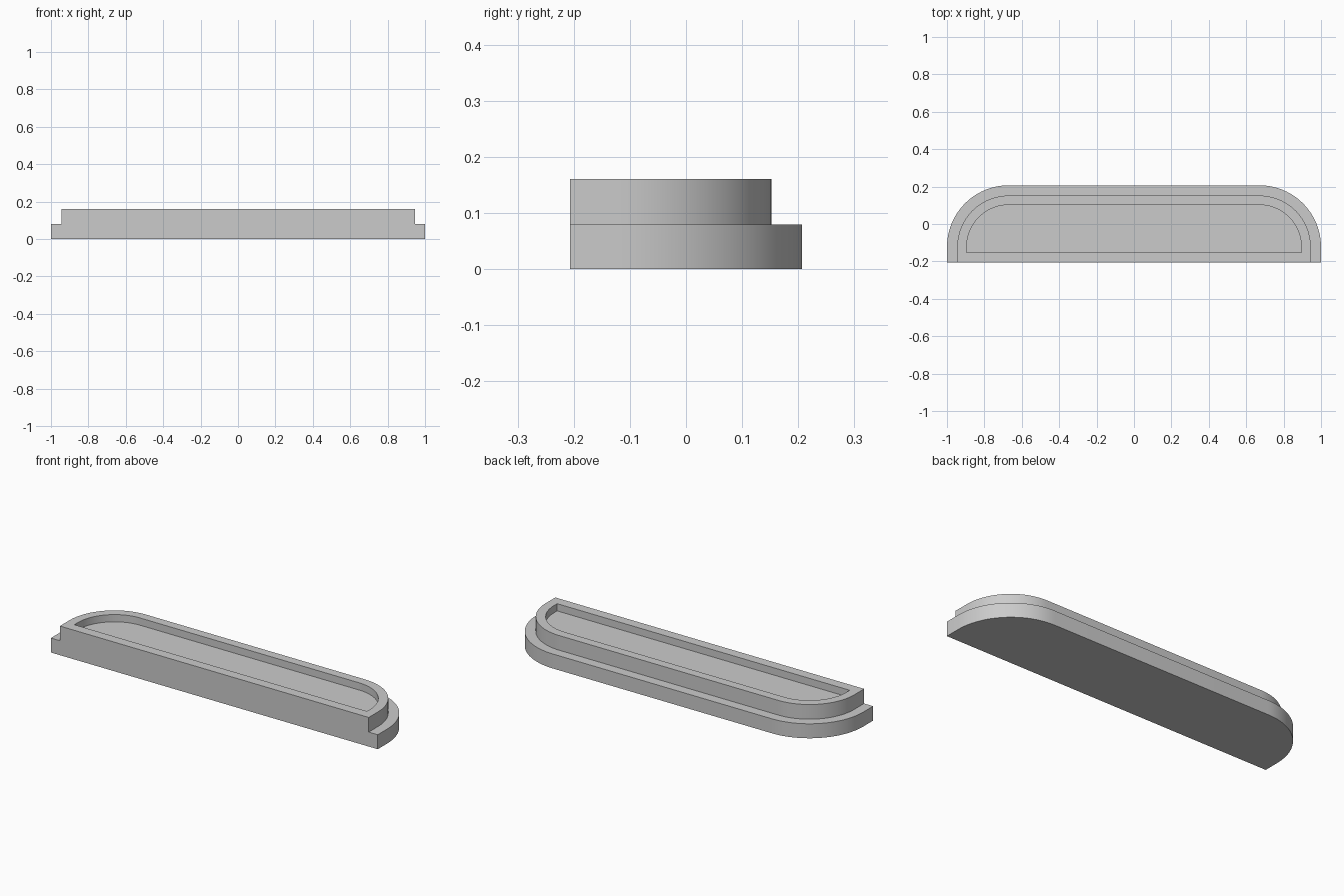
import bpy, bmesh, math

cube = bpy.data.objects.get("Cube")
if cube:
    bpy.data.objects.remove(cube, do_unlink=True)

# Shared layout: every outline is concentric around the same two corner centres
CX, CY = 0.67, -0.123
FRONT = -0.207
LEDGE_Z, TOP_Z, FLOOR_Z = 0.08, 0.161, 0.121
SEGMENTS = 24

grey = bpy.data.materials.new("plain grey")
grey.use_nodes = True
colour = (0.6, 0.6, 0.6, 1)
grey.diffuse_color = colour
grey.node_tree.nodes["Principled BSDF"].inputs["Base Color"].default_value = colour


def outline(bm, radius, front, z):
    """Flat front edge with two rounded back corners, counter-clockwise from front right."""
    pts = [(CX + radius, front)]
    for side, start in ((1, 0), (-1, math.pi / 2)):
        for i in range(SEGMENTS + 1):
            a = start + math.pi / 2 * i / SEGMENTS
            pts.append((side * CX + radius * math.cos(a), CY + radius * math.sin(a)))
    pts.append((-CX - radius, front))
    return [bm.verts.new((x, y, z)) for x, y in pts]


def bridge(bm, low, high, closed):
    n = len(low)
    for i in range(n if closed else n - 1):
        j = (i + 1) % n
        bm.faces.new((low[i], low[j], high[j], high[i]))


bm = bmesh.new()
base_low = outline(bm, 0.33, FRONT, 0)
base_high = outline(bm, 0.33, FRONT, LEDGE_Z)
step_low = outline(bm, 0.275, FRONT, LEDGE_Z)
step_high = outline(bm, 0.275, FRONT, TOP_Z)
rim = outline(bm, 0.225, -0.152, TOP_Z)
floor = outline(bm, 0.225, -0.152, FLOOR_Z)

# Base wall, ledge and upper wall stay open at the flush front
bridge(bm, base_low, base_high, False)
bridge(bm, base_high, step_low, False)
bridge(bm, step_low, step_high, False)
# Rim and recess wall run all the way round
bridge(bm, step_high, rim, True)
bridge(bm, rim, floor, True)
# Underside, recess floor and one stepped front face
bm.faces.new(base_low[::-1])
bm.faces.new(floor)
loops = (base_low, base_high, step_low, step_high)
bm.faces.new([l[-1] for l in loops] + [l[0] for l in reversed(loops)])
bmesh.ops.recalc_face_normals(bm, faces=bm.faces[:])

mesh = bpy.data.meshes.new("stepped_tray")
bm.to_mesh(mesh)
bm.free()
mesh.materials.append(grey)
tray = bpy.data.objects.new("stepped_tray", mesh)
bpy.context.collection.objects.link(tray)

# Smooth rounded walls, crisp steps
bpy.ops.object.select_all(action="DESELECT")
tray.select_set(True)
bpy.context.view_layer.objects.active = tray
bpy.ops.object.shade_smooth_by_angle(angle=math.radians(30))
